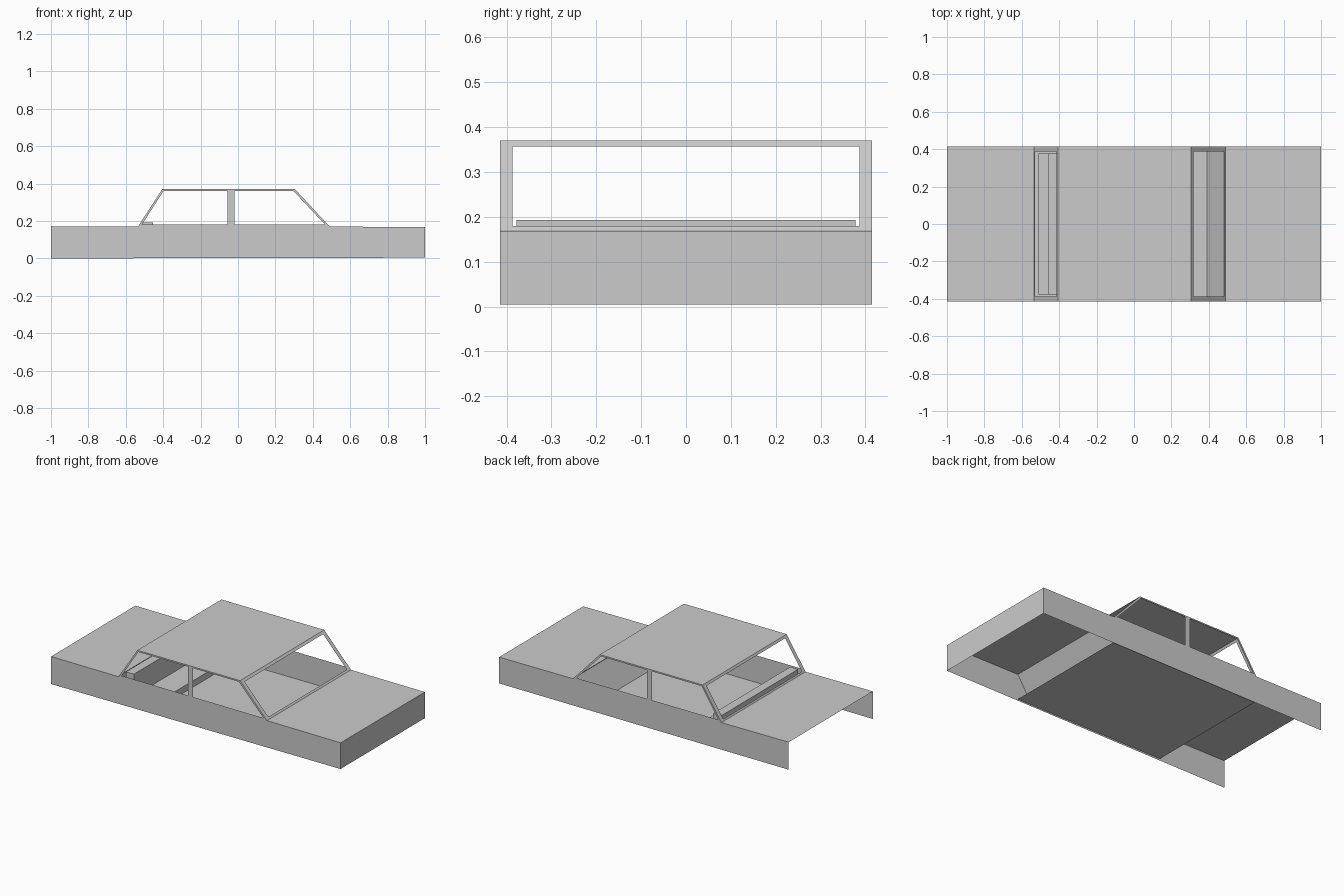
import bpy

if "Cube" in bpy.data.objects:
    bpy.data.objects.remove(bpy.data.objects["Cube"])

W = 0.415          # half width of the body
SILL, TOP = 0.17, 0.37


def sheet(name, verts, faces):
    """Make an object from a few corner points."""
    mesh = bpy.data.meshes.new(name)
    mesh.from_pydata(verts, [], faces)
    mesh.update()
    obj = bpy.data.objects.new(name, mesh)
    bpy.context.collection.objects.link(obj)
    return obj


def frame(name, outer, inner):
    """Flat window frame: a ring of four quads between two outlines."""
    ring = [(i, (i + 1) % 4, 4 + (i + 1) % 4, 4 + i) for i in range(4)]
    return sheet(name, outer + inner, ring)


def strip(name, profile, half_width, caps=False):
    """Sweep an x/z profile across the car's width."""
    n = len(profile)
    verts = [(x, y, z) for y in (-half_width, half_width) for x, z in profile]
    faces = [(i, i + 1, n + i + 1, n + i) for i in range(n - 1)]
    if caps:
        faces += [(n - 1, 0, n, 2 * n - 1),
                  tuple(range(n))[::-1], tuple(range(n, 2 * n))]
    return sheet(name, verts, faces)


# Hood with the closed nose, and the trunk deck (tail left open)
strip("hood_and_nose", [(0.49, SILL), (1, 0.168), (1, 0.005)], W)
strip("trunk_deck", [(-1, 0.172), (-0.535, SILL)], W)

# Roof and cabin floor with sloping toe board and rear bulkhead
strip("roof", [(-0.405, TOP), (0.305, TOP)], W)
strip("floor", [(-0.535, 0.012), (0.49, 0.012)], W)
strip("toe_board", [(0.39, 0.012), (0.49, SILL)], W)
strip("rear_bulkhead", [(-0.535, SILL), (-0.535, 0.012)], W)

# Rear bench: backrest and low cushion
strip("rear_seat", [(-0.51, 0.015), (-0.51, 0.193), (-0.455, 0.193),
                    (-0.455, 0.055), (-0.30, 0.055), (-0.30, 0.015)], 0.378, caps=True)

# Body sides, side window frames and centre pillars
cabin = [(-0.535, SILL), (0.49, SILL), (0.305, TOP), (-0.405, TOP)]
opening = [(-0.513, 0.182), (0.466, 0.18), (0.296, 0.361), (-0.398, 0.361)]
for side, y in (("right", -W), ("left", W)):
    sheet(side + "_body_side",
          [(-1, y, 0), (1, y, 0.004), (1, y, 0.168), (0.49, y, SILL),
           (-0.535, y, SILL), (-1, y, 0.172)], [tuple(range(6))])
    frame(side + "_window_frame",
          [(x, y, z) for x, z in cabin], [(x, y, z) for x, z in opening])
    sheet(side + "_centre_pillar",
          [(-0.055, y, 0.181), (-0.02, y, 0.181), (-0.02, y, 0.361), (-0.055, y, 0.361)],
          [(0, 1, 2, 3)])

# Sloping windshield and rear window frames
for name, base, top in (("windshield_frame", 0.49, 0.305),
                        ("rear_window_frame", -0.535, -0.405)):
    def corners(half, low, high):
        pts = ((-half, low), (half, low), (half, high), (-half, high))
        return [(base + (top - base) * (z - SILL) / (TOP - SILL), y, z) for y, z in pts]
    frame(name, corners(W, SILL, TOP), corners(0.387, 0.18, 0.357))
